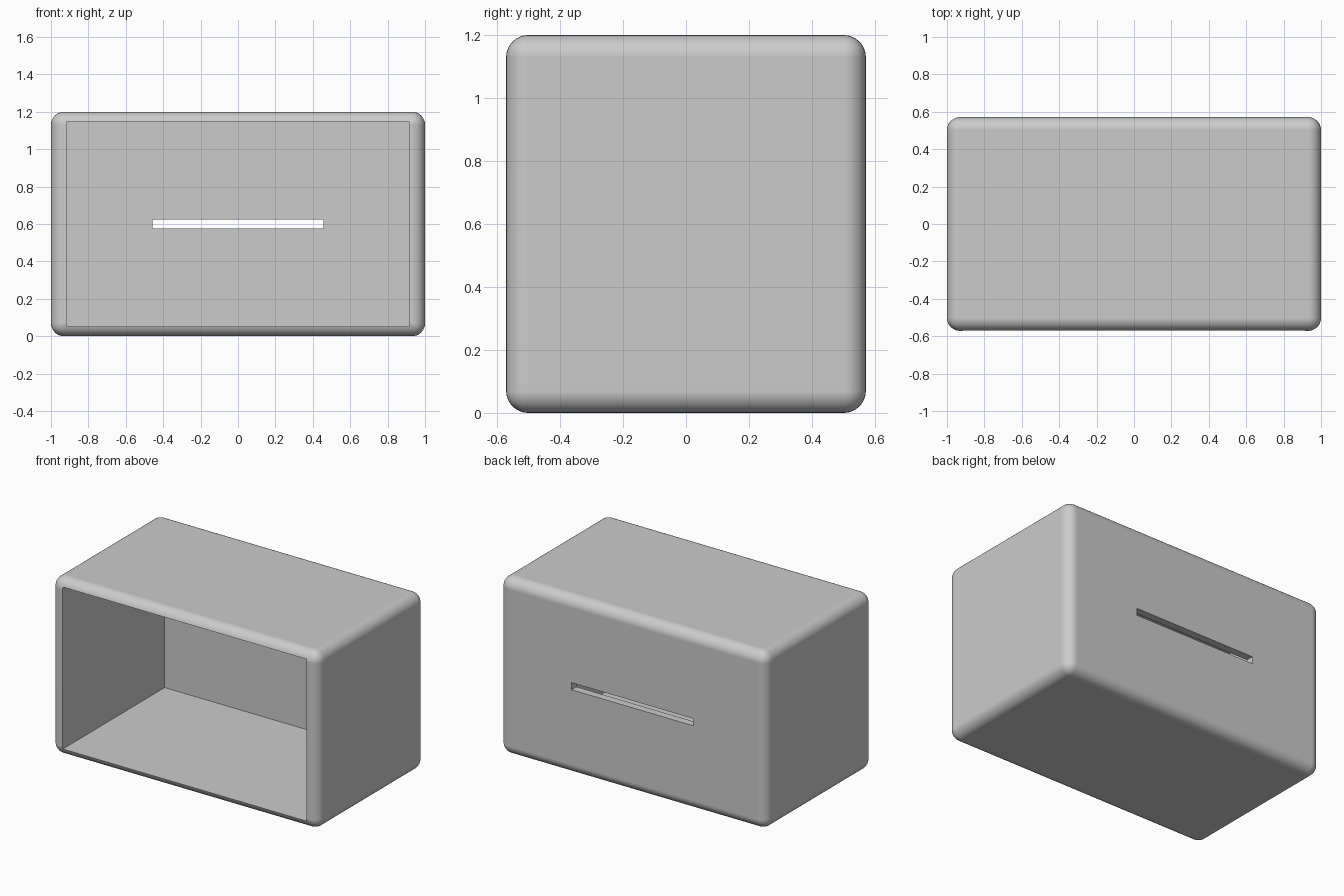
import bpy
import bmesh

WIDTH, DEPTH, HEIGHT = 2.0, 1.143, 1.2
WALL_X, WALL = 0.087, 0.052   # side walls are thicker than floor, top and back
RADIUS = 0.07

default_cube = bpy.data.objects.get("Cube")
if default_cube:
    bpy.data.objects.remove(default_cube, do_unlink=True)

grey = bpy.data.materials.new("plain grey")
grey.use_nodes = True
grey.diffuse_color = (0.6, 0.6, 0.6, 1)
grey.node_tree.nodes["Principled BSDF"].inputs["Base Color"].default_value = (0.6, 0.6, 0.6, 1)


def make_box(name, low, high, radius=0):
    """Box between two corners, with optional rounded edges."""
    bm = bmesh.new()
    bmesh.ops.create_cube(bm, size=1)
    for v in bm.verts:
        v.co = [(a + b) / 2 + c * (b - a) for a, b, c in zip(low, high, v.co)]
    if radius:
        bmesh.ops.bevel(bm, geom=bm.edges[:], offset=radius, segments=8,
                        profile=0.5, affect='EDGES')
    mesh = bpy.data.meshes.new(name)
    bm.to_mesh(mesh)
    bm.free()
    mesh.materials.append(grey)
    obj = bpy.data.objects.new(name, mesh)
    bpy.context.collection.objects.link(obj)
    return obj


# Rounded outer shell
x, y, mid = WIDTH / 2, DEPTH / 2, HEIGHT / 2
shell = make_box("box_shell", (-x, -y, 0), (x, y, HEIGHT), RADIUS)

# Front cavity and the cable slot through the back wall
cavity = make_box("cavity_cutter", (WALL_X - x, -y - 0.2, WALL),
                  (x - WALL_X, y - WALL, HEIGHT - WALL))
slot = make_box("slot_cutter", (-0.457, y - 0.3, mid - 0.024),
                (0.457, y + 0.2, mid + 0.024))

bpy.ops.object.select_all(action='DESELECT')
shell.select_set(True)
bpy.context.view_layer.objects.active = shell
for cutter in (cavity, slot):
    cutter.hide_render = True
    cut = shell.modifiers.new(cutter.name, 'BOOLEAN')
    cut.operation = 'DIFFERENCE'
    cut.solver = 'EXACT'
    cut.object = cutter
    bpy.ops.object.modifier_apply(modifier=cut.name)
    bpy.data.objects.remove(cutter, do_unlink=True)

# Soft rounded edges, flat panels
bpy.ops.object.shade_smooth_by_angle()
weighted = shell.modifiers.new("flat panels", 'WEIGHTED_NORMAL')
weighted.keep_sharp = True
